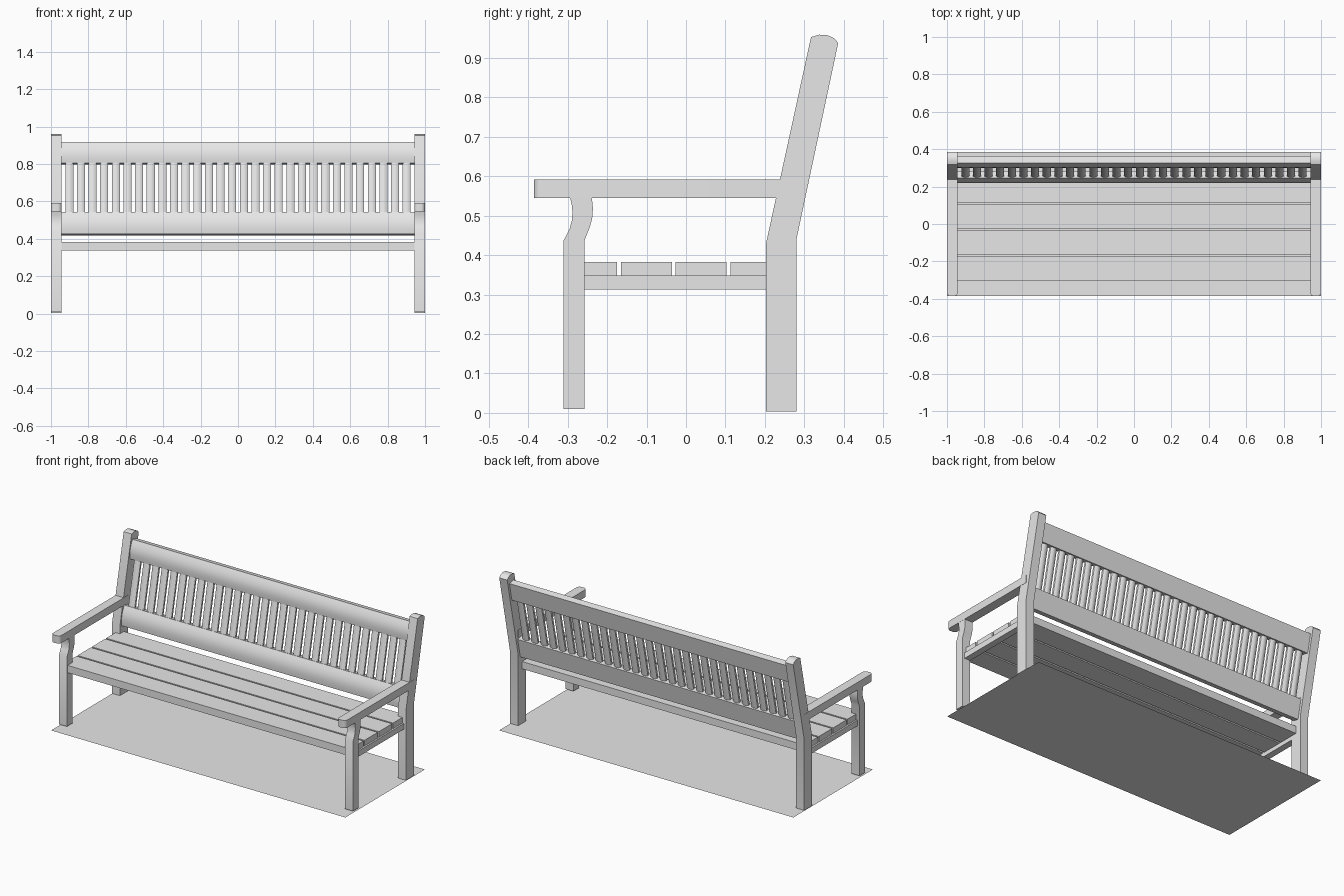
import bpy, bmesh, math

cube = bpy.data.objects.get("Cube")
if cube:
    bpy.data.objects.remove(cube, do_unlink=True)

wood = bpy.data.materials.new("pale_grey")
wood.use_nodes = True
wood.diffuse_color = (0.8, 0.8, 0.8, 1)
wood.node_tree.nodes["Principled BSDF"].inputs["Base Color"].default_value = (0.8, 0.8, 0.8, 1)

LEAN = 0.212                      # backward lean of the backrest
SIN, COS = math.sin(LEAN), math.cos(LEAN)


def side_place(u, v, w):          # profile in y, z; extruded along x
    return (w, u, v)


def flat_place(u, v, w):          # outline in x, y; extruded upward
    return (u, v, w)


def lean_rail(d, s, x):           # d = depth, s = distance up the lean
    return (x, 0.203 + s * SIN + d * COS, 0.43 + s * COS - d * SIN)


def lean_slat(x, d, s):
    return lean_rail(d, s, x)


def prism(name, points, start, end, place, smooth=True):
    """Extrude a closed 2D profile between two distances."""
    bm = bmesh.new()
    lower = [bm.verts.new(place(u, v, start)) for u, v in points]
    upper = [bm.verts.new(place(u, v, end)) for u, v in points]
    bm.faces.new(lower)
    bm.faces.new(upper)
    count = len(points)
    for i in range(count):
        j = (i + 1) % count
        bm.faces.new((lower[i], lower[j], upper[j], upper[i]))
    bmesh.ops.recalc_face_normals(bm, faces=bm.faces)
    mesh = bpy.data.meshes.new(name)
    bm.to_mesh(mesh)
    bm.free()
    mesh.materials.append(wood)
    obj = bpy.data.objects.new(name, mesh)
    bpy.context.collection.objects.link(obj)
    if smooth:
        bpy.ops.object.select_all(action="DESELECT")
        obj.select_set(True)
        bpy.context.view_layer.objects.active = obj
        bpy.ops.object.shade_smooth_by_angle(angle=math.radians(35))
    return obj


def box(name, x0, x1, y0, y1, z0, z1):
    return prism(name, [(x0, y0), (x1, y0), (x1, y1), (x0, y1)], z0, z1, flat_place, False)


def rounded_end(x0, x1, y0, y1, r, steps=5):
    """Rectangle whose two front corners are rounded."""
    pts = [(x1, y1), (x0, y1)]
    for cx, begin in ((x0 + r, math.pi), (x1 - r, 1.5 * math.pi)):
        for i in range(steps + 1):
            a = begin + i / steps * math.pi / 2
            pts.append((cx + r * math.cos(a), y0 + r + r * math.sin(a)))
    return pts


# Side frames: back posts, curved front legs, arms and seat bearers
POST = [(0.203, 0.003), (0.28, 0.003), (0.28, 0.44), (0.386, 0.938), (0.376, 0.950),
        (0.358, 0.958), (0.338, 0.959), (0.317, 0.953), (0.203, 0.43)]
LEG = [(-0.311, 0.01), (-0.257, 0.01), (-0.257, 0.438), (-0.245, 0.468), (-0.238, 0.492),
       (-0.236, 0.518), (-0.239, 0.55), (-0.295, 0.55), (-0.290, 0.53), (-0.288, 0.51),
       (-0.289, 0.49), (-0.295, 0.467), (-0.311, 0.436)]
for side, sign in (("left", 1), ("right", -1)):
    inner, outer = sign * 0.945, sign * 0.999
    prism("back_post_" + side, POST, inner, outer, side_place)
    prism("front_leg_" + side, LEG, inner, outer, side_place)
    x0, x1 = sorted((sign * 0.943, sign))
    prism("arm_" + side, rounded_end(x0, x1, -0.386, 0.281, 0.02), 0.545, 0.592, flat_place)
    x0, x1 = sorted((inner, sign * 0.985))
    box("seat_bearer_" + side, x0, x1, -0.26, 0.21, 0.313, 0.348)

# Seat boards
for i in range(4):
    y = -0.304 + i * 0.139
    box(f"seat_board_{i + 1}", -0.975, 0.975, y, y + 0.129, 0.338, 0.383)


# Backrest rails with a bowed front and flat back
def rail(name, s0, s1):
    steps = 12
    pts = [(0.057, s1), (0.057, s0)]
    for i in range(steps + 1):
        t = i / steps
        pts.append((0.018 - 0.011 * math.sin(math.pi * t), s0 + (s1 - s0) * t))
    prism(name, pts, -0.95, 0.95, lean_rail)


rail("lower_back_rail", 0, 0.12)
rail("top_back_rail", 0.388, 0.502)

# Upright back slats with rounded faces, sharing one mesh
COUNT, PITCH = 30, 0.0622
oval = []
for face in (-1, 1):
    for i in range(7):
        t = i / 6
        oval.append((face * (t - 0.5) * 0.043,
                     0.034 + face * (0.006 + 0.008 * math.sin(math.pi * t))))
first = prism("back_slat_1", oval, 0.11, 0.40, lean_slat)
first.location.x = -PITCH * (COUNT - 1) / 2
for i in range(1, COUNT):
    slat = first.copy()
    slat.name = f"back_slat_{i + 1}"
    slat.location.x = first.location.x + i * PITCH
    bpy.context.collection.objects.link(slat)

# Thin base sheet beneath the legs
bm = bmesh.new()
bm.faces.new([bm.verts.new((x, y, 0)) for x, y in
              ((-1, -0.386), (1, -0.386), (1, 0.386), (-1, 0.386))])
sheet = bpy.data.meshes.new("base_sheet")
bm.to_mesh(sheet)
bm.free()
sheet.materials.append(wood)
bpy.context.collection.objects.link(bpy.data.objects.new("base_sheet", sheet))
